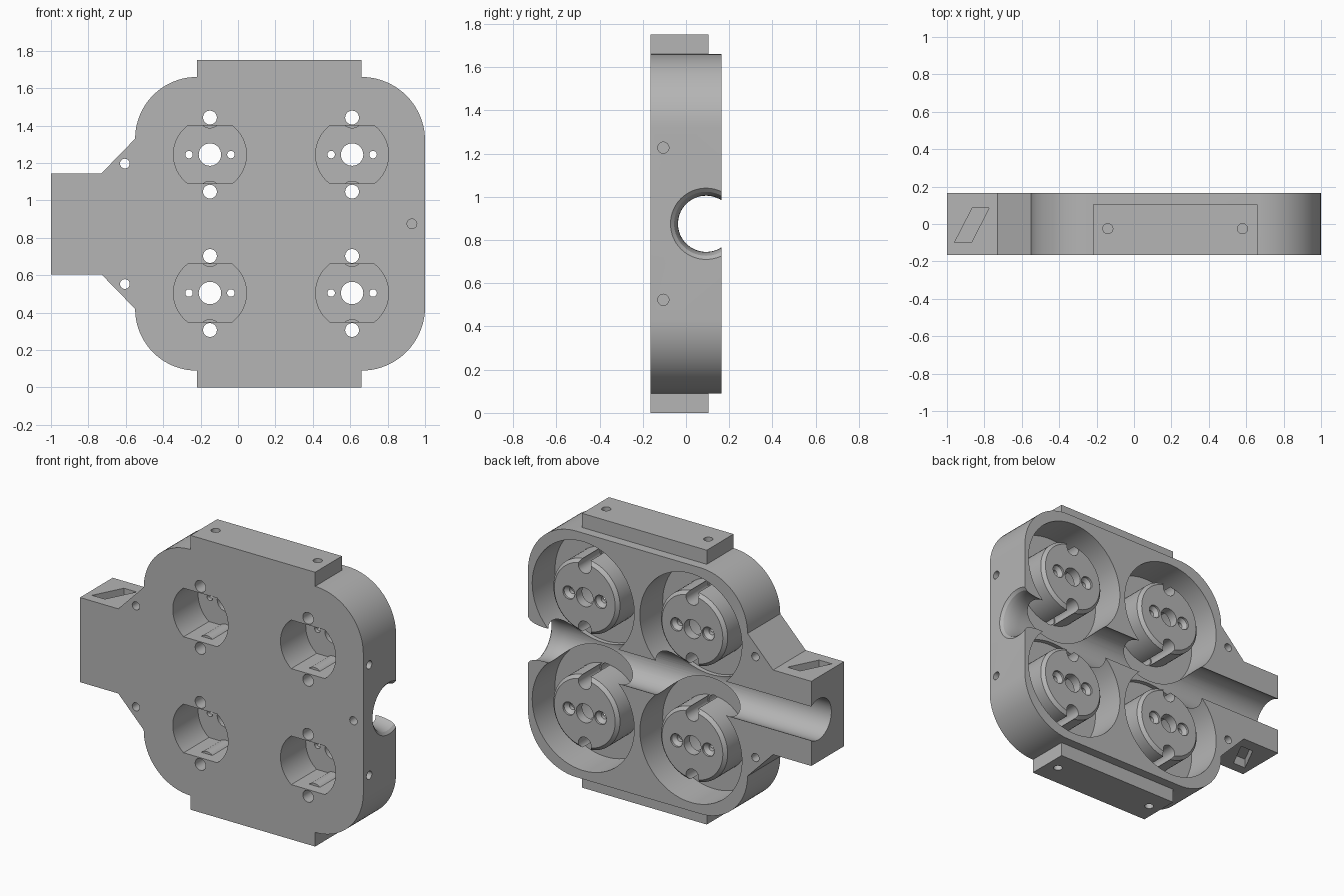
import bpy
import bmesh
from math import sin, cos, pi, radians, sqrt, asin
from mathutils import Vector

default = bpy.data.objects.get("Cube")
if default:
    bpy.data.objects.remove(default, do_unlink=True)

grey = bpy.data.materials.new("light_grey")
grey.use_nodes = True
COLOUR = (0.46, 0.46, 0.46, 1)
grey.diffuse_color = COLOUR
grey.node_tree.nodes["Principled BSDF"].inputs["Base Color"].default_value = COLOUR

FRONT, BACK = -0.165, 0.165
MID_Z = 0.875
FLOOR = -0.065
CELLS = [(x, z) for x in (-0.15, 0.61) for z in (MID_Z - 0.37, MID_Z + 0.37)]


def place(axis, a, b, h):
    """Point from two in-plane coordinates and a height along the axis."""
    return {"x": Vector((h, a, b)), "y": Vector((a, h, b)), "z": Vector((a, b, h))}[axis]


def loft(name, axis, rings):
    """Closed solid through rings, each a list of points plus a height."""
    bm = bmesh.new()
    loops = [[bm.verts.new(place(axis, a, b, h)) for a, b in pts] for pts, h in rings]
    for low, high in zip(loops, loops[1:]):
        n = len(low)
        for i in range(n):
            j = (i + 1) % n
            bm.faces.new((low[i], low[j], high[j], high[i]))
    bm.faces.new(loops[0][::-1])
    bm.faces.new(loops[-1])
    bmesh.ops.recalc_face_normals(bm, faces=bm.faces)
    mesh = bpy.data.meshes.new(name)
    bm.to_mesh(mesh)
    bm.free()
    mesh.materials.append(grey)
    obj = bpy.data.objects.new(name, mesh)
    bpy.context.collection.objects.link(obj)
    return obj


def arc(a, b, r, start, end, steps):
    return [(a + r * cos(radians(start + (end - start) * i / steps)),
             b + r * sin(radians(start + (end - start) * i / steps)))
            for i in range(steps + 1)]


def lathe(name, axis, a, b, profile, sides=64):
    """Turned solid from (radius, height) pairs."""
    return loft(name, axis, [(arc(a, b, r, 0, 360, sides)[:-1], h) for r, h in profile])


def rod(axis, a, b, r, low, high, sides=32):
    return lathe("cutter", axis, a, b, [(r, low), (r, high)], sides)


def combine(target, tool, operation="DIFFERENCE"):
    tool.hide_render = True
    mod = target.modifiers.new("join", "BOOLEAN")
    mod.operation = operation
    mod.solver = "EXACT"
    mod.object = tool
    bpy.ops.object.select_all(action="DESELECT")
    bpy.context.view_layer.objects.active = target
    target.select_set(True)
    bpy.ops.object.modifier_apply(modifier=mod.name)
    bpy.data.objects.remove(tool, do_unlink=True)


# Plate outline: upper half, mirrored to the lower half
upper = [(1, MID_Z)]
upper += arc(0.66, 1.32, 0.34, 0, 90, 20)
upper += [(0.66, 1.75), (-0.22, 1.75)]
upper += arc(-0.22, 1.33, 0.33, 90, 180, 20)
upper += [(-0.73, 1.145), (-1, 1.145)]
outline = upper + [(x, 2 * MID_Z - z) for x, z in upper[:0:-1]]
body = loft("housing", "y", [(outline, FRONT), (outline, BACK)])

# Mounting tabs sit lower than the back face
for low, high in ((1.66, 1.85), (-0.1, 0.09)):
    step = [(-0.3, low), (0.75, low), (0.75, high), (-0.3, high)]
    combine(body, loft("cutter", "y", [(step, 0.105), (step, 0.3)]))

# Round pockets in the back
for x, z in CELLS:
    combine(body, rod("y", x, z, 0.36, FLOOR, 0.3, 96))

# Channel along the length, flared at the left end
flare = [(0.13, -1.2)]
for i in range(9):
    t = i / 8
    flare.append((0.165 - 0.035 * sqrt(1 - t * t), 0.88 + 0.12 * t))
flare.append((0.165, 1.2))
combine(body, lathe("cutter", "x", 0.093, MID_Z, flare))

for x, z in CELLS:
    # Hub standing in the pocket, with a chamfered rim
    hub = lathe("hub", "y", x, z, [(0.235, FLOOR - 0.03), (0.235, 0.13), (0.215, 0.15)])
    combine(body, hub, "UNION")

    # Front recess with two flats, keeping ribs around the screw bores
    half = asin(0.155 / 0.195) * 180 / pi
    flats = arc(x, z, 0.195, -half, half, 20) + arc(x, z, 0.195, 180 - half, 180 + half, 20)
    recess = loft("cutter", "y", [(flats, -0.3), (flats, 0.09)])
    for side in (-1, 1):
        combine(recess, rod("y", x, z + side * 0.198, 0.058, -0.1, 0.2))
    combine(body, recess)

    # Centre bore, countersunk screw holes, and grooves in the hub sides
    combine(body, rod("y", x, z, 0.06, 0.0, 0.3))
    for side in (-1, 1):
        sink = [(0.02, 0.0), (0.02, 0.115), (0.042, 0.137), (0.042, 0.3)]
        combine(body, lathe("cutter", "y", x + side * 0.112, z, sink, 32))
        combine(body, rod("y", x, z + side * 0.198, 0.045, FLOOR - 0.004, 0.3))
        combine(body, rod("y", x, z + side * 0.198, 0.037, -0.3, 0.0))

# Small holes, repeated above and below the channel
slot = [(-0.96, -0.1), (-0.87, -0.1), (-0.775, 0.085), (-0.865, 0.085)]
for side in (-1, 1):
    combine(body, rod("y", -0.605, MID_Z + side * 0.322, 0.026, -0.3, 0.3, 24))
    combine(body, rod("x", -0.105, MID_Z + side * 0.352, 0.026, 0.88, 1.1, 24))
    edge = MID_Z + side * 0.875
    for x in (-0.14, 0.58):
        low, high = sorted((edge - side * 0.09, edge + side * 0.1))
        combine(body, rod("z", x, -0.025, 0.027, low, high, 24))
    # Slanted slot in the neck
    edge = MID_Z + side * 0.27
    combine(body, loft("cutter", "z", [(slot, edge - side * 0.06), (slot, edge + side * 0.1)]))
combine(body, rod("y", 0.93, MID_Z, 0.026, -0.3, -0.1, 24))

bpy.ops.object.select_all(action="DESELECT")
body.select_set(True)
bpy.context.view_layer.objects.active = body
bpy.ops.object.shade_smooth_by_angle(angle=radians(25))
